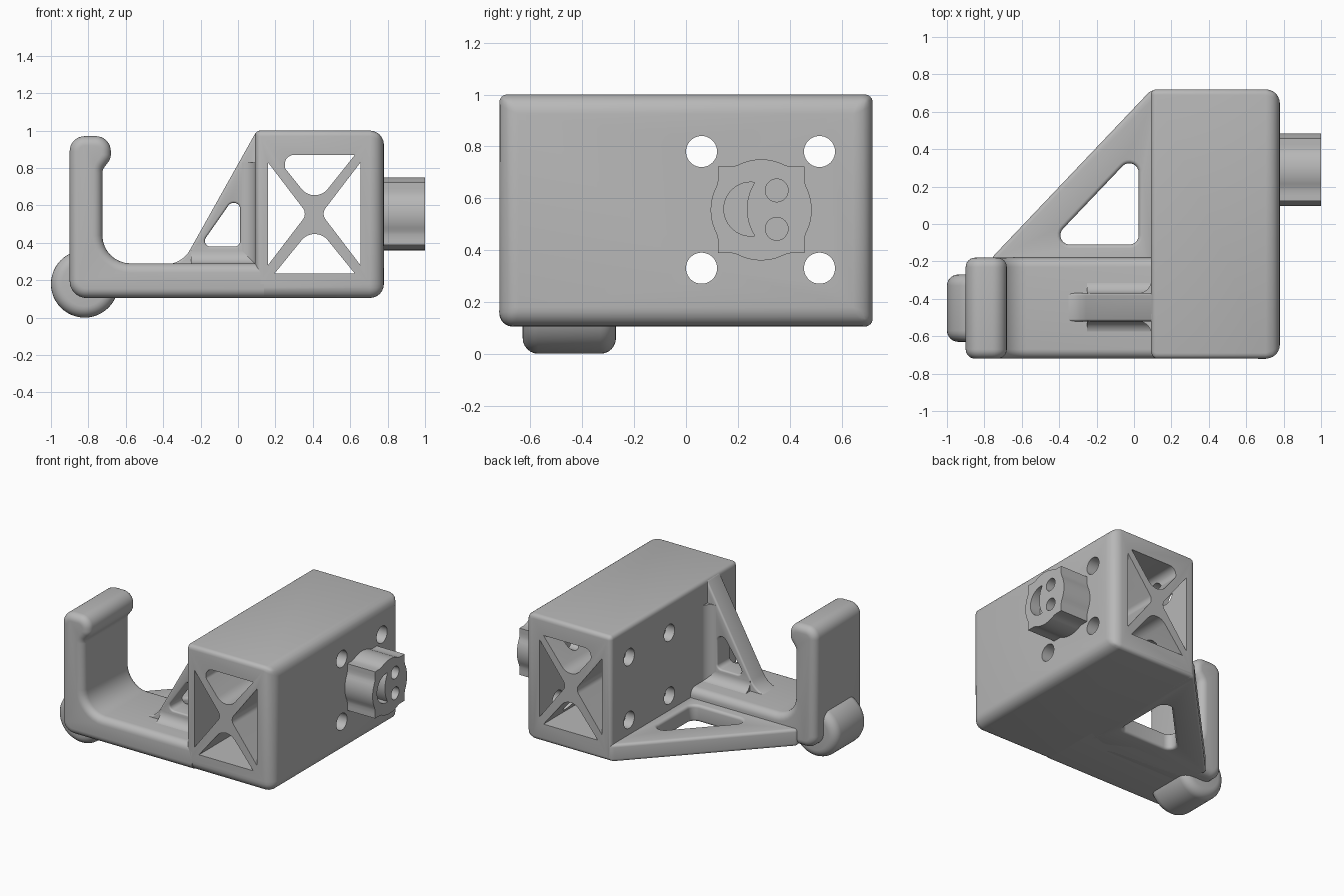
import bpy, bmesh
from math import pi, sin, cos, atan2, tan, radians
from mathutils import Vector

if "Cube" in bpy.data.objects:
    bpy.data.objects.remove(bpy.data.objects["Cube"])

grey = bpy.data.materials.new("plain_grey")
grey.use_nodes = True
grey.diffuse_color = (0.48, 0.48, 0.48, 1)
shader = next(n for n in grey.node_tree.nodes if n.type == 'BSDF_PRINCIPLED')
shader.inputs["Base Color"].default_value = grey.diffuse_color


def rounded(corners, steps=8):
    """Outline from (u, v) or (u, v, radius) corners, each rounded by its radius."""
    out = []
    for i, c in enumerate(corners):
        p = Vector(c[:2])
        r = c[2] if len(c) > 2 else 0
        if not r:
            out.append(p)
            continue
        a = (Vector(corners[i - 1][:2]) - p).normalized()
        b = (Vector(corners[(i + 1) % len(corners)][:2]) - p).normalized()
        half = a.angle(b) / 2
        centre = p + (a + b).normalized() * (r / sin(half))
        start, end = p + a * (r / tan(half)) - centre, p + b * (r / tan(half)) - centre
        t0 = atan2(start.y, start.x)
        sweep = (atan2(end.y, end.x) - t0 + pi) % (2 * pi) - pi
        for k in range(steps + 1):
            t = t0 + sweep * k / steps
            out.append(centre + Vector((cos(t), sin(t))) * r)
    return out


def circle(u, v, r, n=40):
    return [(u + r * cos(2 * pi * k / n), v + r * sin(2 * pi * k / n)) for k in range(n)]


def prism(name, outline, axis, lo, hi, weight=None):
    """Extrude an outline along an axis; weight(a, b) sets the bevel weight of an edge."""
    place = {'x': lambda u, v, t: (t, u, v),
             'y': lambda u, v, t: (u, t, v),
             'z': lambda u, v, t: (u, v, t)}[axis]
    bm = bmesh.new()
    rings = [[bm.verts.new(place(p[0], p[1], t)) for p in outline] for t in (lo, hi)]
    for ring in rings:
        bm.faces.new(ring)
    n = len(outline)
    for i in range(n):
        j = (i + 1) % n
        bm.faces.new((rings[0][i], rings[0][j], rings[1][j], rings[1][i]))
    bmesh.ops.recalc_face_normals(bm, faces=bm.faces)
    if weight:
        layer = bm.edges.layers.float.new("bevel_weight_edge")
        for e in bm.edges:
            e[layer] = weight(e.verts[0].co, e.verts[1].co)
    mesh = bpy.data.meshes.new(name)
    bm.to_mesh(mesh)
    bm.free()
    mesh.materials.append(grey)
    ob = bpy.data.objects.new(name, mesh)
    bpy.context.collection.objects.link(ob)
    return ob


def activate(ob):
    bpy.ops.object.select_all(action='DESELECT')
    ob.select_set(True)
    bpy.context.view_layer.objects.active = ob


def bevel(ob, width, limit, segments=6):
    activate(ob)
    m = ob.modifiers.new("bevel", 'BEVEL')
    m.width, m.segments, m.limit_method = width, segments, limit
    m.angle_limit = radians(32)
    bpy.ops.object.modifier_apply(modifier=m.name)


def cut(ob, *cutters):
    for cutter in cutters:
        activate(ob)
        m = ob.modifiers.new("cut", 'BOOLEAN')
        m.operation, m.solver, m.object = 'DIFFERENCE', 'EXACT', cutter
        bpy.ops.object.modifier_apply(modifier=m.name)
        bpy.data.objects.remove(cutter)


def smooth(ob):
    activate(ob)
    bpy.ops.object.shade_smooth_by_angle(angle=radians(30))


# Main block: broad rounding on the outer side and lower front edge
def block_weight(a, b):
    if min(a.x, b.x) > 0.7 or (max(a.z, b.z) < 0.2 and max(a.y, b.y) < 0):
        return 1
    return 0 if max(a.x, b.x) < 0.2 and max(a.z, b.z) < 0.2 else 0.4


block = prism("main_block", [(0.09, 0.105), (0.78, 0.105), (0.78, 1), (0.09, 1)],
              'y', -0.72, 0.72, block_weight)
bevel(block, 0.075, 'WEIGHT')

# Cross-braced tunnel through the block, then the four screw holes
openings = [
    [(0.16, 0.28), (0.16, 0.83), (0.37, 0.555, 0.05)],
    [(0.655, 0.28), (0.655, 0.83), (0.445, 0.555, 0.05)],
    [(0.195, 0.235), (0.625, 0.235), (0.41, 0.50, 0.09)],
    [(0.25, 0.87, 0.05), (0.625, 0.87), (0.41, 0.60, 0.09), (0.25, 0.80, 0.03)],
]
for shape in openings:
    cut(block, prism("opening_cutter", rounded(shape), 'y', -1, 1))
for y in (0.06, 0.515):
    for z in (0.33, 0.78):
        cut(block, prism("screw_cutter", circle(y, z, 0.06), 'x', -0.2, 1.2))
smooth(block)

# Hook: front rail with an upright arm and a rounded lip
hook_outline = rounded([
    (-0.9, 0.105, 0.09), (0.14, 0.105), (0.14, 0.29), (-0.725, 0.29, 0.15),
    (-0.725, 0.79, 0.05), (-0.68, 0.85, 0.07), (-0.68, 0.97, 0.08), (-0.9, 0.97, 0.08)])
hook = prism("hook_arm", hook_outline, 'y', -0.72, -0.18,
             lambda a, b: float(abs(a.y - b.y) < 0.01 and min(a.x, b.x) < 0.13))
bevel(hook, 0.068, 'WEIGHT')
smooth(hook)

# Rounded roller under the hook
roller = prism("hook_roller", circle(-0.82, 0.18, 0.18, 48), 'y', -0.63, -0.27)
bevel(roller, 0.06, 'ANGLE')
smooth(roller)

# Triangular floor brace with a window
plate = prism("floor_brace", [(-0.76, -0.18), (-0.7, -0.4), (0.13, -0.4), (0.13, 0.715), (0.09, 0.715)],
              'z', 0.105, 0.225)
cut(plate, prism("floor_cutter", rounded([
    (-0.46, -0.11, 0.05), (0.025, -0.11, 0.05), (0.025, 0.40, 0.05)]), 'z', 0, 0.5))
bevel(plate, 0.025, 'ANGLE', 4)
smooth(plate)

# Upright gusset with a window
gusset = prism("gusset", rounded([
    (0.12, 0.99), (0.12, 0.25), (-0.4, 0.25), (-0.4, 0.285), (-0.30, 0.285, 0.15), (0.095, 0.99)]),
    'y', -0.52, -0.37)
cut(gusset, prism("gusset_cutter", rounded([
    (-0.205, 0.38, 0.03), (0.012, 0.38, 0.03), (0.012, 0.69, 0.035)]), 'y', -1, 0))
bevel(gusset, 0.02, 'ANGLE', 4)
smooth(gusset)


# Concave fillets where the gusset meets the rail and the block
def fillet_outline(base, top, root):
    side = [(-0.60, root), (-0.60, base), (-0.52, base, 0.07), (-0.52, top)]
    return rounded(side + [(-0.89 - p[0], *p[1:]) for p in reversed(side)])


smooth(prism("gusset_foot_fillet", fillet_outline(0.288, 0.362, 0.26), 'x', -0.25, 0.12))
wall = [(x, y) for y, x in fillet_outline(0.092, 0.02, 0.12)]
smooth(prism("gusset_wall_fillet", wall, 'z', 0.27, 0.83))

# Outer knob: round body with square corners
py, pz = 0.29, 0.555
knob_outline = []
for k in range(64):
    t = 2 * pi * k / 64
    r = max(0.195, 0.167 / max(abs(cos(t)), abs(sin(t))))
    knob_outline.append((py + r * cos(t), pz + r * sin(t)))
knob = prism("side_knob", knob_outline, 'x', 0.74, 1)

# Crescent and two round pockets in the knob face
outer = [(0.25 + 0.104 * cos(t), 0.558 + 0.104 * sin(t))
         for t in (radians(82 + 196 * k / 24) for k in range(25))]
inner = [(0.425 + 0.19 * cos(t), 0.558 + 0.19 * sin(t))
         for t in (radians(212 - 64 * k / 16) for k in range(1, 16))]
cut(knob, prism("crescent_cutter", outer + inner, 'x', 0.92, 1.1),
    *[prism("pocket_cutter", circle(0.35, z, 0.044), 'x', 0.92, 1.1) for z in (0.482, 0.63)])
smooth(knob)
